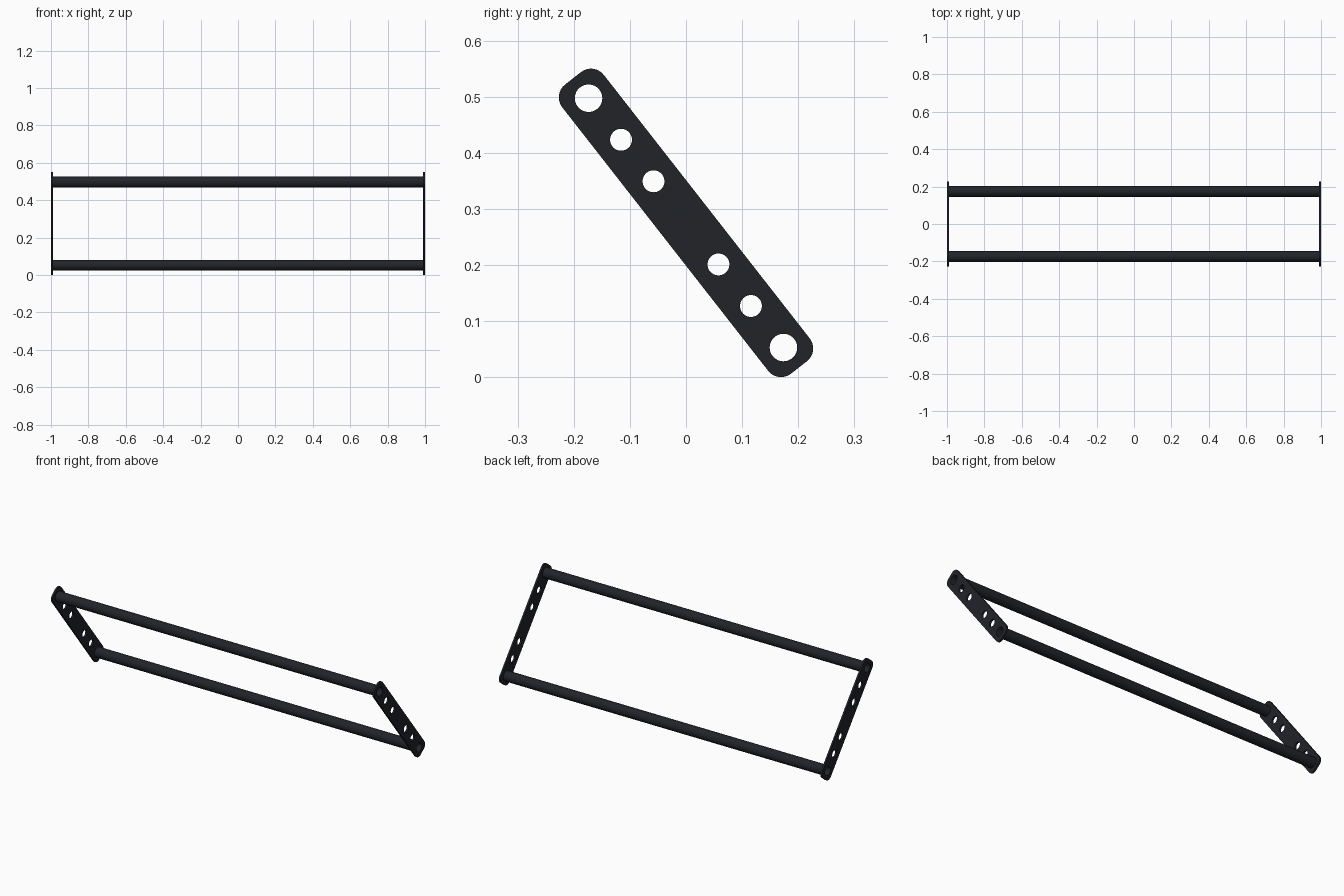
import bpy, bmesh, math
from mathutils import Matrix, Vector

if "Cube" in bpy.data.objects:
    bpy.data.objects.remove(bpy.data.objects["Cube"])

# Frame axes: long axis of the tilted plate (u) and its width axis (n)
TILT = math.atan2(0.444, 0.347)
U = Vector((0, math.cos(TILT), -math.sin(TILT)))
N = Vector((0, math.sin(TILT), math.cos(TILT)))
CENTRE = Vector((0, 0, 0.275))
HALF_L, HALF_W, CORNER = 0.327, 0.047, 0.029
TUBE_R, TUBE_IN, HOLE_R = 0.0285, 0.0245, 0.0195
END, THICK = 0.282, 0.01

steel = bpy.data.materials.new("dark_steel")
steel.diffuse_color = (0.015, 0.017, 0.022, 1)
steel.use_nodes = True
steel.node_tree.nodes["Principled BSDF"].inputs["Base Color"].default_value = steel.diffuse_color


def circle(cx, r, n=48):
    return [(cx + r * math.cos(2 * math.pi * i / n), r * math.sin(2 * math.pi * i / n))
            for i in range(n)]


def rounded_rect(hl, hw, r, n=8):
    pts = []
    for k, (sx, sy) in enumerate([(1, 1), (-1, 1), (-1, -1), (1, -1)]):
        for i in range(n + 1):
            a = (k + i / n) * math.pi / 2
            pts.append((sx * (hl - r) + r * math.cos(a), sy * (hw - r) + r * math.sin(a)))
    return pts


def extrude_profile(name, loops, depth, x, along):
    """Fill an outline with holes and extrude it along world x."""
    cu = bpy.data.curves.new(name + "_profile", 'CURVE')
    cu.dimensions, cu.fill_mode, cu.extrude = '2D', 'BOTH', depth / 2
    for loop in loops:
        sp = cu.splines.new('POLY')
        sp.points.add(len(loop) - 1)
        for p, (a, b) in zip(sp.points, loop):
            p.co = (a, b, 0, 1)
        sp.use_cyclic_u = True
    tmp = bpy.data.objects.new(name + "_profile", cu)
    bpy.context.collection.objects.link(tmp)
    bpy.context.view_layer.update()
    me = bpy.data.meshes.new_from_object(tmp)
    bpy.data.objects.remove(tmp)

    loc = CENTRE + U * along + Vector((x, 0, 0))
    basis = Matrix((U, N, Vector((1, 0, 0)))).transposed().to_4x4()
    bm = bmesh.new()
    bm.from_mesh(me)
    bmesh.ops.remove_doubles(bm, verts=bm.verts, dist=1e-5)
    bmesh.ops.recalc_face_normals(bm, faces=bm.faces)
    bm.transform(Matrix.Translation(loc) @ basis)
    bm.to_mesh(me)
    bm.free()
    me.materials.clear()
    me.materials.append(steel)
    ob = bpy.data.objects.new(name, me)
    bpy.context.collection.objects.link(ob)
    bpy.ops.object.select_all(action='DESELECT')
    ob.select_set(True)
    bpy.context.view_layer.objects.active = ob
    bpy.ops.object.shade_smooth_by_angle(angle=math.radians(30))
    return ob


# End plates: tube sockets at the ends, two lightening holes per half
plate = [rounded_rect(HALF_L, HALF_W, CORNER)]
for s in (-1, 1):
    plate += [circle(s * END, TUBE_R), circle(s * END * 2 / 3, HOLE_R),
              circle(s * END / 3, HOLE_R)]
for side, s in (("left", -1), ("right", 1)):
    extrude_profile(side + "_end_plate", plate, THICK, s * (1 - THICK / 2), 0)

# Hollow cross tubes, flush with the outer plate faces
for label, s in (("upper", -1), ("lower", 1)):
    extrude_profile(label + "_cross_tube", [circle(0, TUBE_R), circle(0, TUBE_IN)],
                    2.0, 0, s * END)
